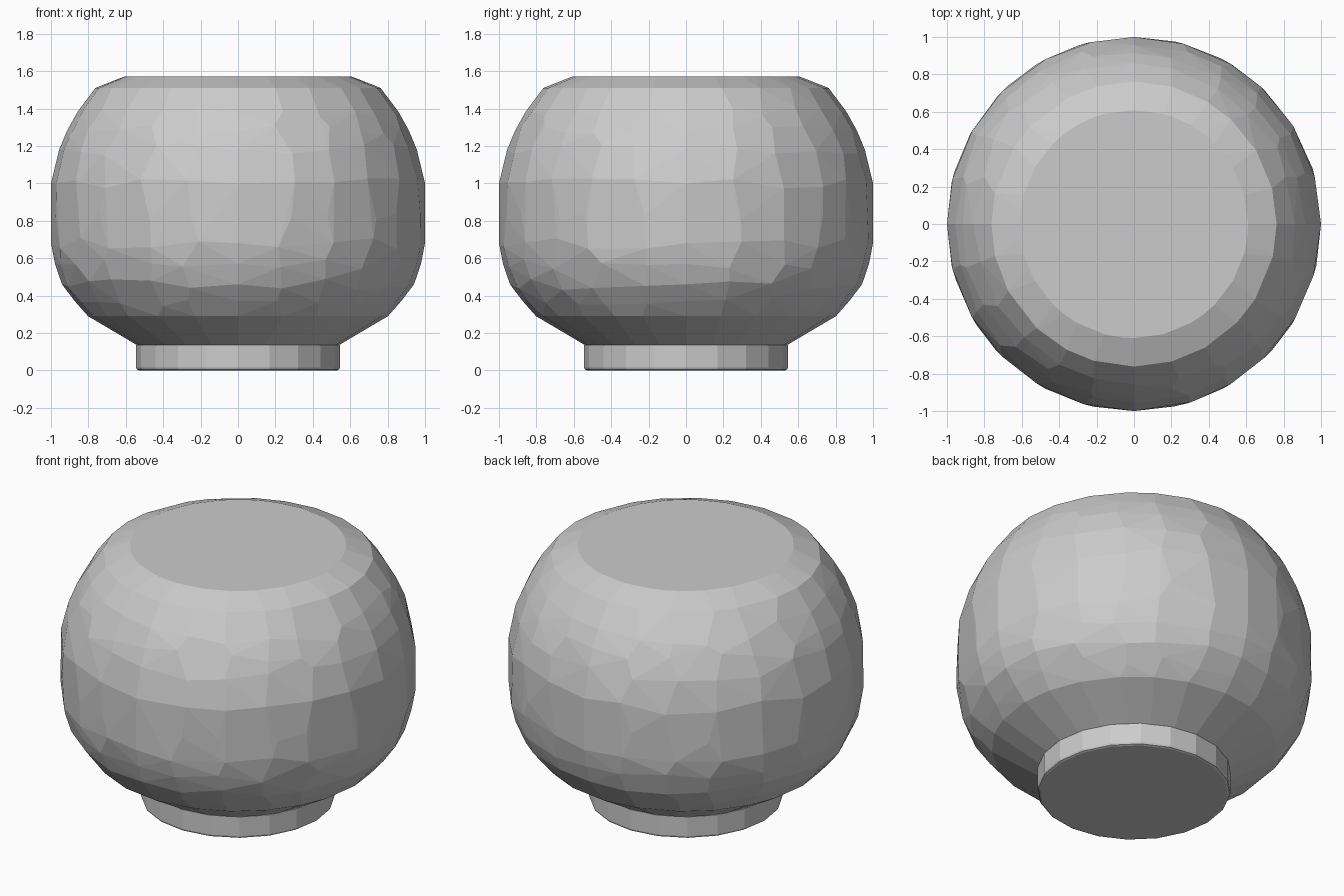
import bpy
import bmesh
import math
import random

random.seed(4)
cube = bpy.data.objects.get("Cube")
if cube:
    bpy.data.objects.remove(cube, do_unlink=True)

grey = bpy.data.materials.new("plain grey")
grey.use_nodes = True
colour = (0.6, 0.6, 0.6, 1)
grey.diffuse_color = colour
grey.node_tree.nodes["Principled BSDF"].inputs["Base Color"].default_value = colour


def add_object(name, bm):
    bmesh.ops.recalc_face_normals(bm, faces=bm.faces)
    mesh = bpy.data.meshes.new(name)
    bm.to_mesh(mesh)
    bm.free()
    mesh.materials.append(grey)
    obj = bpy.data.objects.new(name, mesh)
    bpy.context.collection.objects.link(obj)
    return obj


def polar(radius, angle, z):
    return (radius * math.cos(angle), radius * math.sin(angle), z)


def body_radius(z):
    # sphere flattened at the waist and drawn in toward the foot
    sphere = math.sqrt(1.015 ** 2 - (z - 0.84) ** 2)
    return min(1.0, sphere) - 0.3 * max(0, 0.46 - z)


# Round body: hull of irregular rings, giving hand-cut facets
bm = bmesh.new()
SIDES = 24
for row, z in enumerate((0.29, 0.37, 0.46, 0.57, 0.68, 0.83, 1.0, 1.18, 1.28, 1.38, 1.51)):
    for i in range(SIDES):
        angle, height = i * math.tau / SIDES, z
        if i % 6:
            angle += random.uniform(-0.05, 0.05)
            if 0 < row < 10:
                height += random.uniform(-0.03, 0.03)
        bm.verts.new(polar(body_radius(height), angle, height))

# Clean flat rims at the top and at the foot
for radius, z, sides in ((0.61, 1.57, 48), (0.54, 0.135, 24)):
    for i in range(sides):
        bm.verts.new(polar(radius, i * math.tau / sides, z))

hull = bmesh.ops.convex_hull(bm, input=bm.verts[:])
loose = {v for v in hull["geom_interior"] + hull["geom_unused"]
         if isinstance(v, bmesh.types.BMVert)}
bmesh.ops.delete(bm, geom=list(loose), context="VERTS")
bmesh.ops.dissolve_limit(bm, angle_limit=math.radians(2),
                         verts=bm.verts[:], edges=bm.edges[:])
add_object("round_body", bm)

# Short foot with a softened lower edge
bm = bmesh.new()
bmesh.ops.create_cone(bm, cap_ends=True, segments=20, radius1=0.545,
                      radius2=0.545, depth=0.136)
bmesh.ops.translate(bm, verts=bm.verts[:], vec=(0, 0, 0.068))
rim = [e for e in bm.edges if all(v.co.z < 0.01 for v in e.verts)]
bmesh.ops.bevel(bm, geom=rim, offset=0.015, segments=2, profile=0.5,
                affect="EDGES")
add_object("foot", bm)
